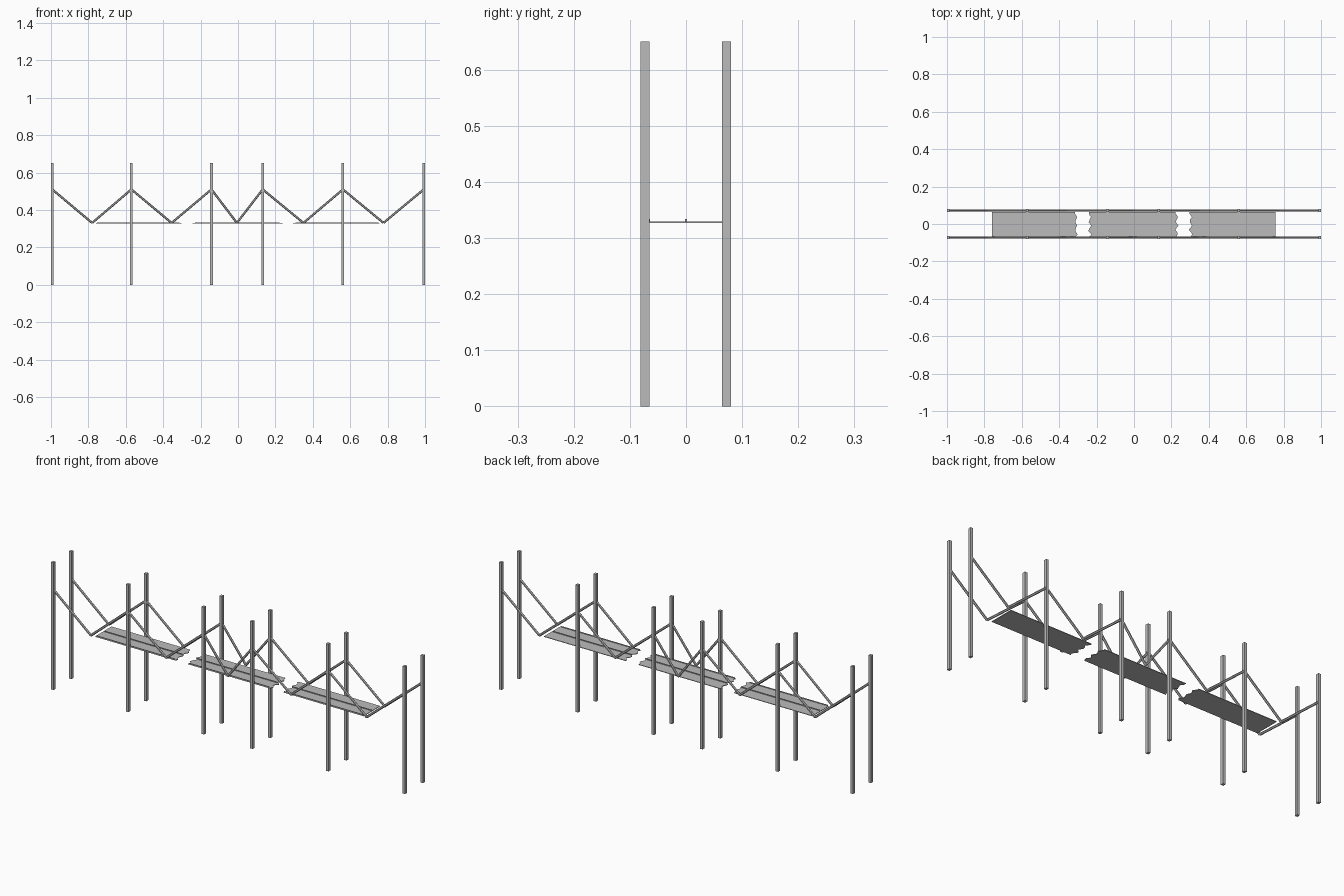
import bpy
import bmesh
import math
import random
from mathutils import Vector

random.seed(4)
if "Cube" in bpy.data.objects:
    bpy.data.objects.remove(bpy.data.objects["Cube"])


def material(name, value):
    mat = bpy.data.materials.new(name)
    mat.use_nodes = True
    colour = (value, value, value, 1)
    mat.diffuse_color = colour
    mat.node_tree.nodes["Principled BSDF"].inputs["Base Color"].default_value = colour
    return mat


GREY = material("weathered grey", 0.5)


def finish(bm, name):
    bmesh.ops.recalc_face_normals(bm, faces=bm.faces)
    mesh = bpy.data.meshes.new(name)
    bm.to_mesh(mesh)
    bm.free()
    mesh.materials.append(GREY)
    obj = bpy.data.objects.new(name, mesh)
    bpy.context.collection.objects.link(obj)
    return obj


def box(name, centre, size):
    bm = bmesh.new()
    bmesh.ops.create_cube(bm, size=1)
    for v in bm.verts:
        v.co = Vector(c + a * s for c, a, s in zip(centre, v.co, size))
    return finish(bm, name)


def rod(name, start, end, radius):
    """Six-sided rod between two points."""
    start, end = Vector(start), Vector(end)
    axis = end - start
    bm = bmesh.new()
    bmesh.ops.create_cone(bm, cap_ends=True, segments=6, radius1=radius,
                          radius2=radius, depth=axis.length)
    turn = axis.to_track_quat('Z', 'Y')
    for v in bm.verts:
        v.co = turn @ v.co + (start + end) / 2
    return finish(bm, name)


def prism(name, outline, z, thickness):
    """Flat plate from an outline in plan."""
    bm = bmesh.new()
    face = bm.faces.new([bm.verts.new((x, y, z)) for x, y in outline])
    top = bmesh.ops.extrude_face_region(bm, geom=[face])["geom"]
    for v in top:
        if isinstance(v, bmesh.types.BMVert):
            v.co.z += thickness
    return finish(bm, name)


POSTS = [-0.993, -0.57, -0.142, 0.132, 0.561, 0.993]
LOWS = [-0.78, -0.355, -0.006, 0.35, 0.778]
HEIGHT, HANG, DECK = 0.65, 0.51, 0.328

# Posts and the zigzag ropes slung between them, on both sides
for side, y in (("front", -0.073), ("back", 0.072)):
    for i, x in enumerate(POSTS):
        box(f"{side}_post_{i + 1}", (x, y, HEIGHT / 2), (0.014, 0.016, HEIGHT))
    for i, low in enumerate(LOWS):
        for part, x in (("a", POSTS[i]), ("b", POSTS[i + 1])):
            rod(f"{side}_rope_{i + 1}{part}", (x, y, HANG), (low, y, DECK + 0.003), 0.006)


# Deck pieces, with splintered ends at the two breaks
def deck_end(x, broken):
    steps = 14
    for i in range(steps + 1):
        y = -0.066 + 0.131 * i / steps
        wave = 0.007 * math.sin(i * 1.3) + random.uniform(-0.003, 0.003)
        yield (x + wave * broken, y)


for name, x0, x1, break0, break1 in (("left_end_deck", 0.302, 0.757, 1, 0),
                                     ("middle_deck", -0.236, 0.228, 1, 1),
                                     ("right_end_deck", -0.76, -0.309, 0, 1)):
    outline = list(deck_end(x1, break1)) + list(deck_end(x0, break0))[::-1]
    prism(name, outline, DECK - 0.0015, 0.003)
    middle, length = (x0 + x1) / 2, x1 - x0 - 0.01
    # Seam ridge and raised front lip
    box(name + "_ridge", (middle, 0, DECK + 0.003), (length, 0.003, 0.005))
    box(name + "_lip", (middle, -0.065, DECK + 0.003), (length, 0.002, 0.006))
